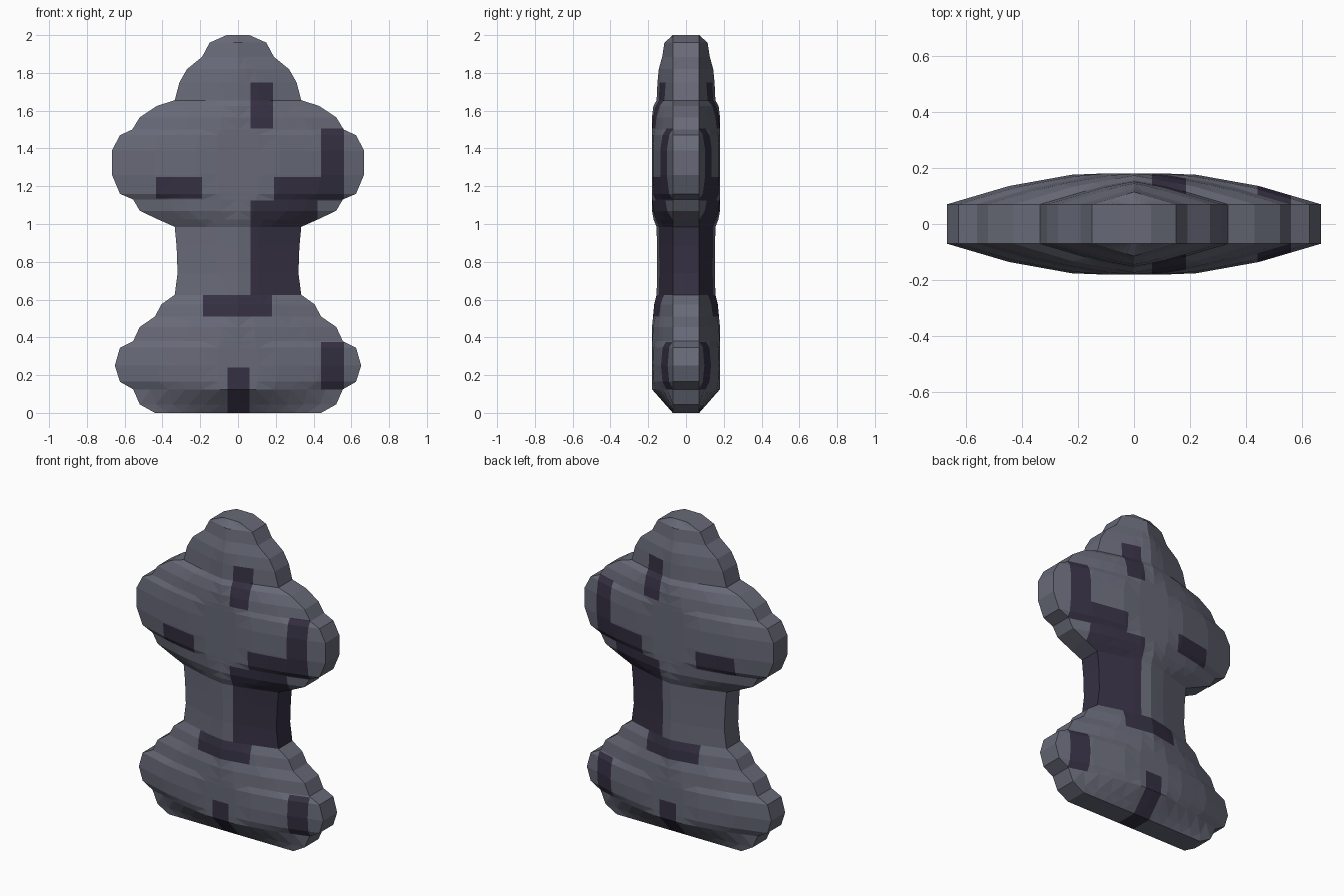
import bpy, bmesh
from mathutils import Vector

cube = bpy.data.objects.get("Cube")
if cube:
    bpy.data.objects.remove(cube, do_unlink=True)


def material(name, rgb):
    m = bpy.data.materials.new(name)
    m.use_nodes = True
    m.diffuse_color = (*rgb, 1)
    m.node_tree.nodes["Principled BSDF"].inputs["Base Color"].default_value = (*rgb, 1)
    return m


# Half width at each height, bottom to top
OUTLINE = [(0.44, 0), (0.52, 0.045), (0.555, 0.125), (0.625, 0.165), (0.652, 0.25),
           (0.625, 0.345), (0.555, 0.38), (0.52, 0.455), (0.44, 0.51), (0.405, 0.575),
           (0.335, 0.625), (0.32, 0.74), (0.325, 0.88), (0.335, 0.985), (0.425, 1.025),
           (0.52, 1.07), (0.555, 1.13), (0.625, 1.16), (0.667, 1.26), (0.667, 1.39),
           (0.625, 1.47), (0.56, 1.5), (0.52, 1.565), (0.43, 1.625), (0.335, 1.655),
           (0.31, 1.75), (0.27, 1.82), (0.19, 1.885), (0.15, 1.96), (0.06, 2)]
RIM = 0.07
N = 6  # columns each side of the centre

# Dark patches: x from, x to, z from, z to
PATCHES = [(0.065, 0.185, 1.505, 1.75), (-0.435, -0.19, 1.135, 1.25),
           (0.44, 0.56, 1.25, 1.505), (0.19, 0.56, 1.125, 1.25),
           (0.065, 0.42, 0.985, 1.125), (0.065, 0.42, 0.625, 0.985),
           (-0.185, 0.18, 0.51, 0.625), (-0.055, 0.06, 0, 0.24), (0.44, 0.56, 0.125, 0.375)]


def puff(s, z):
    """Swelling above the rim at distance s from the side edge."""
    rise = s * 0.295 if s < 0.22 else 0.065 + (s - 0.22) * 0.18
    return min(rise, 0.11) * min(1, z / 0.125) * min(1, (2 - z) / 0.04)


# Body: two swollen faces joined by a flat rim
bm = bmesh.new()
grids = {}
for side in (-1, 1):
    grids[side] = [[bm.verts.new((w * c / N, side * (RIM + puff(w - w * abs(c) / N, z)), z))
                    for c in range(-N, N + 1)] for w, z in OUTLINE]
    for low, high in zip(grids[side], grids[side][1:]):
        for c in range(2 * N):
            bm.faces.new((low[c], low[c + 1], high[c + 1], high[c]))
front, back = grids[-1], grids[1]
for r in range(len(OUTLINE) - 1):
    for c in (0, -1):
        bm.faces.new((front[r][c], back[r][c], back[r + 1][c], front[r + 1][c]))
for r in (0, -1):
    for c in range(2 * N):
        bm.faces.new((front[r][c], front[r][c + 1], back[r][c + 1], back[r][c]))
bmesh.ops.recalc_face_normals(bm, faces=bm.faces)
bmesh.ops.triangulate(bm, faces=bm.faces)

# Cut the surface along the patch borders
for axis, values in ((Vector((1, 0, 0)), {v for p in PATCHES for v in p[:2]}),
                     (Vector((0, 0, 1)), {v for p in PATCHES for v in p[2:] if v})):
    for v in sorted(values):
        bmesh.ops.bisect_plane(bm, geom=bm.verts[:] + bm.edges[:] + bm.faces[:],
                               dist=1e-5, plane_co=axis * v, plane_no=axis)

# Colour the patches; on the rim only the waist and base strip are dark
for f in bm.faces:
    p = f.calc_center_median()
    inside = any(a < p.x < b and c - 0.001 < p.z < d for a, b, c, d in PATCHES)
    on_rim = abs(f.normal.y) < 0.01
    if inside and not (on_rim and (p.z > 0.985 or 0.1 < p.z < 0.6)):
        f.material_index = 1

mesh = bpy.data.meshes.new("stone_body")
bm.to_mesh(mesh)
bm.free()
mesh.materials.append(material("slate_grey", (0.135, 0.141, 0.184)))
mesh.materials.append(material("dark_violet_grey", (0.036, 0.030, 0.056)))
body = bpy.data.objects.new("stone_body", mesh)
bpy.context.collection.objects.link(body)
